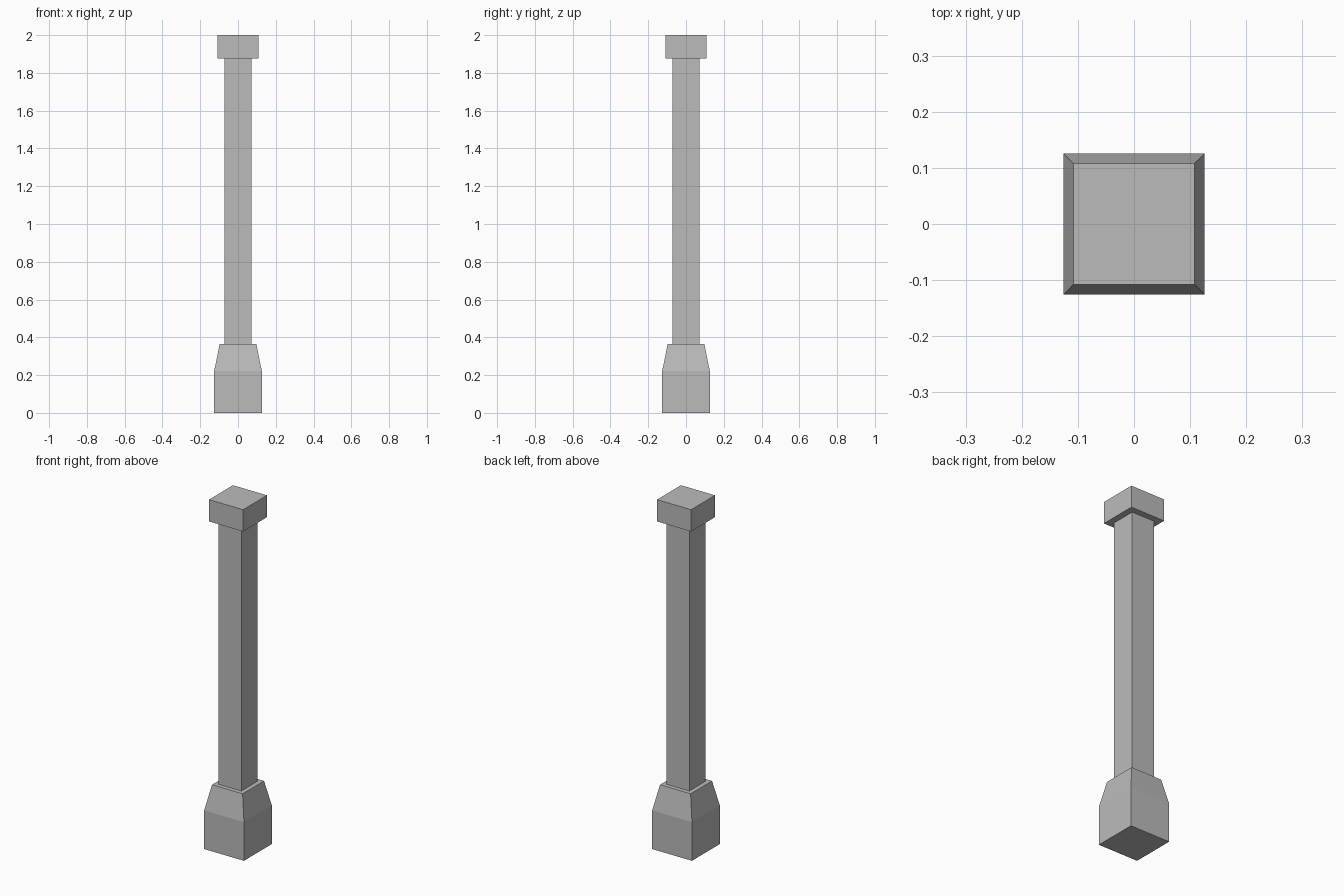
import bpy
import bmesh

cube = bpy.data.objects.get("Cube")
if cube:
    bpy.data.objects.remove(cube, do_unlink=True)

stone = bpy.data.materials.new("grey_stone")
stone.use_nodes = True
grey = (0.5, 0.5, 0.5, 1)
stone.diffuse_color = grey
stone.node_tree.nodes["Principled BSDF"].inputs["Base Color"].default_value = grey


def square_part(name, profile):
    """Stack square rings given as (half width, height) and close both ends."""
    bm = bmesh.new()
    rings = [[bm.verts.new((sx * h, sy * h, z))
              for sx, sy in ((-1, -1), (1, -1), (1, 1), (-1, 1))]
             for h, z in profile]
    bm.faces.new(rings[0][::-1])
    bm.faces.new(rings[-1])
    for low, high in zip(rings, rings[1:]):
        for i in range(4):
            j = (i + 1) % 4
            bm.faces.new((low[i], low[j], high[j], high[i]))
    mesh = bpy.data.meshes.new(name)
    bm.to_mesh(mesh)
    bm.free()
    mesh.materials.append(stone)
    obj = bpy.data.objects.new(name, mesh)
    bpy.context.collection.objects.link(obj)
    return obj


# Plinth with tapered shoulder, plain shaft, block capital
square_part("base", [(0.126, 0), (0.126, 0.222), (0.097, 0.365)])
square_part("shaft", [(0.072, 0.365), (0.072, 1.875)])
square_part("capital", [(0.108, 1.875), (0.108, 2)])
